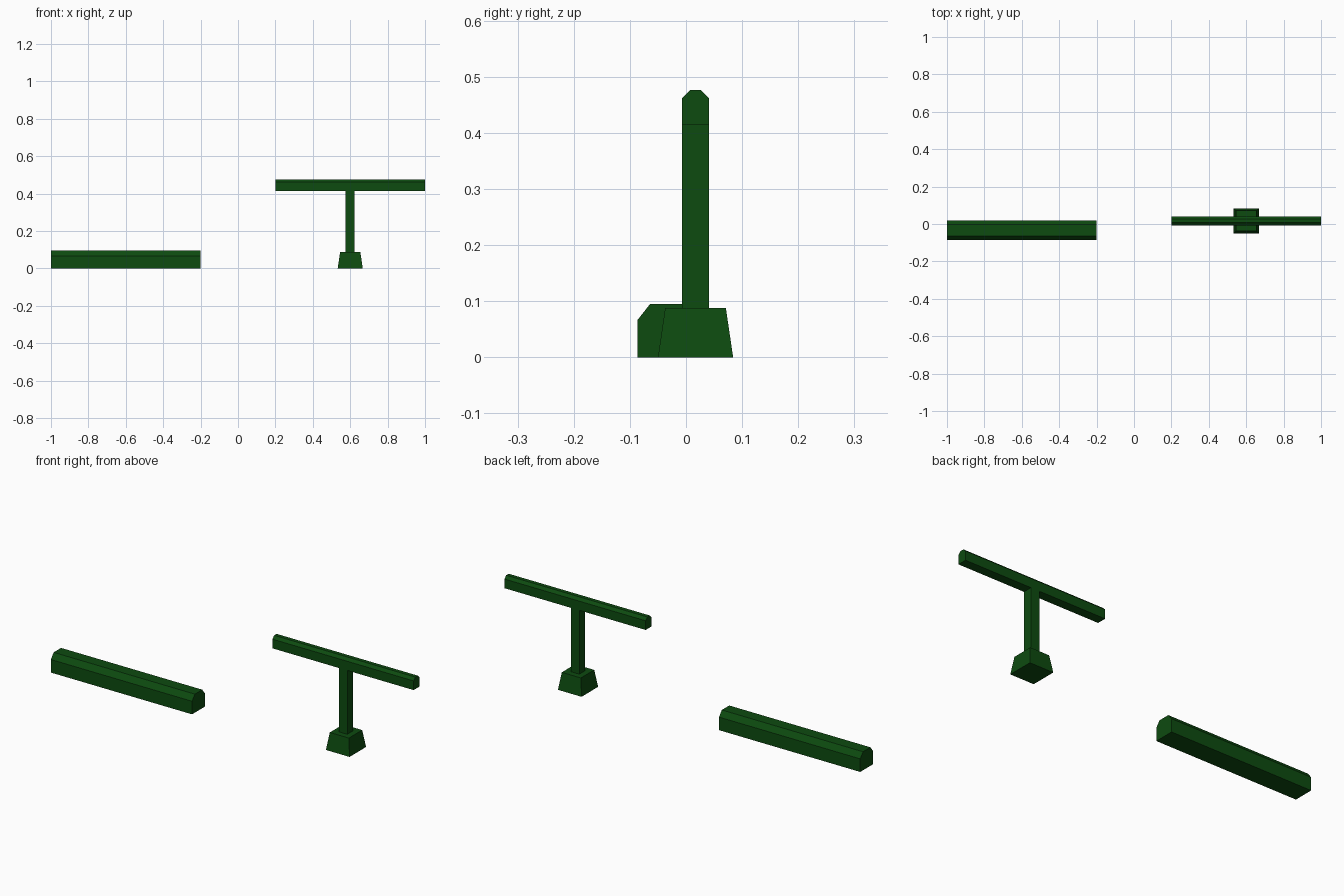
import bpy, bmesh

if "Cube" in bpy.data.objects:
    bpy.data.objects.remove(bpy.data.objects["Cube"])

green = bpy.data.materials.new("green_paint")
green.diffuse_color = (0.004, 0.07, 0.005, 1)
green.use_nodes = True
green.node_tree.nodes["Principled BSDF"].inputs["Base Color"].default_value = green.diffuse_color


def finish(name, bm):
    bmesh.ops.recalc_face_normals(bm, faces=bm.faces)
    mesh = bpy.data.meshes.new(name)
    bm.to_mesh(mesh)
    bm.free()
    mesh.materials.append(green)
    obj = bpy.data.objects.new(name, mesh)
    bpy.context.collection.objects.link(obj)
    return obj


def beam(name, x0, x1, y, half, z0, z1, cut_y, cut_z):
    """Bar along x with two chamfered upper edges."""
    right = [(half, z0), (half, z1 - cut_z), (half - cut_y, z1)]
    profile = right + [(-a, b) for a, b in reversed(right)]
    bm = bmesh.new()
    face = bm.faces.new([bm.verts.new((x0, y + a, b)) for a, b in profile])
    ext = bmesh.ops.extrude_face_region(bm, geom=[face], use_keep_orig=True)
    moved = [v for v in ext["geom"] if isinstance(v, bmesh.types.BMVert)]
    bmesh.ops.translate(bm, verts=moved, vec=(x1 - x0, 0, 0))
    return finish(name, bm)


def block(name, x, y, z0, z1, bottom, top):
    """Square block, tapering from bottom to top half-width."""
    bm = bmesh.new()
    bmesh.ops.create_cube(bm, size=2)
    for v in bm.verts:
        half, z = (top, z1) if v.co.z > 0 else (bottom, z0)
        v.co = (x + v.co.x * half, y + v.co.y * half, z)
    return finish(name, bm)


# Low beam lying on the ground
beam("ground_beam", -1, -0.2, -0.034, 0.052, 0, 0.095, 0.022, 0.028)

# Raised rail on a post with a tapered foot
beam("top_rail", 0.2, 1, 0.017, 0.024, 0.415, 0.476, 0.014, 0.014)
block("post", 0.6, 0.017, 0.088, 0.415, 0.024, 0.024)
block("foot", 0.6, 0.017, 0, 0.088, 0.067, 0.054)
